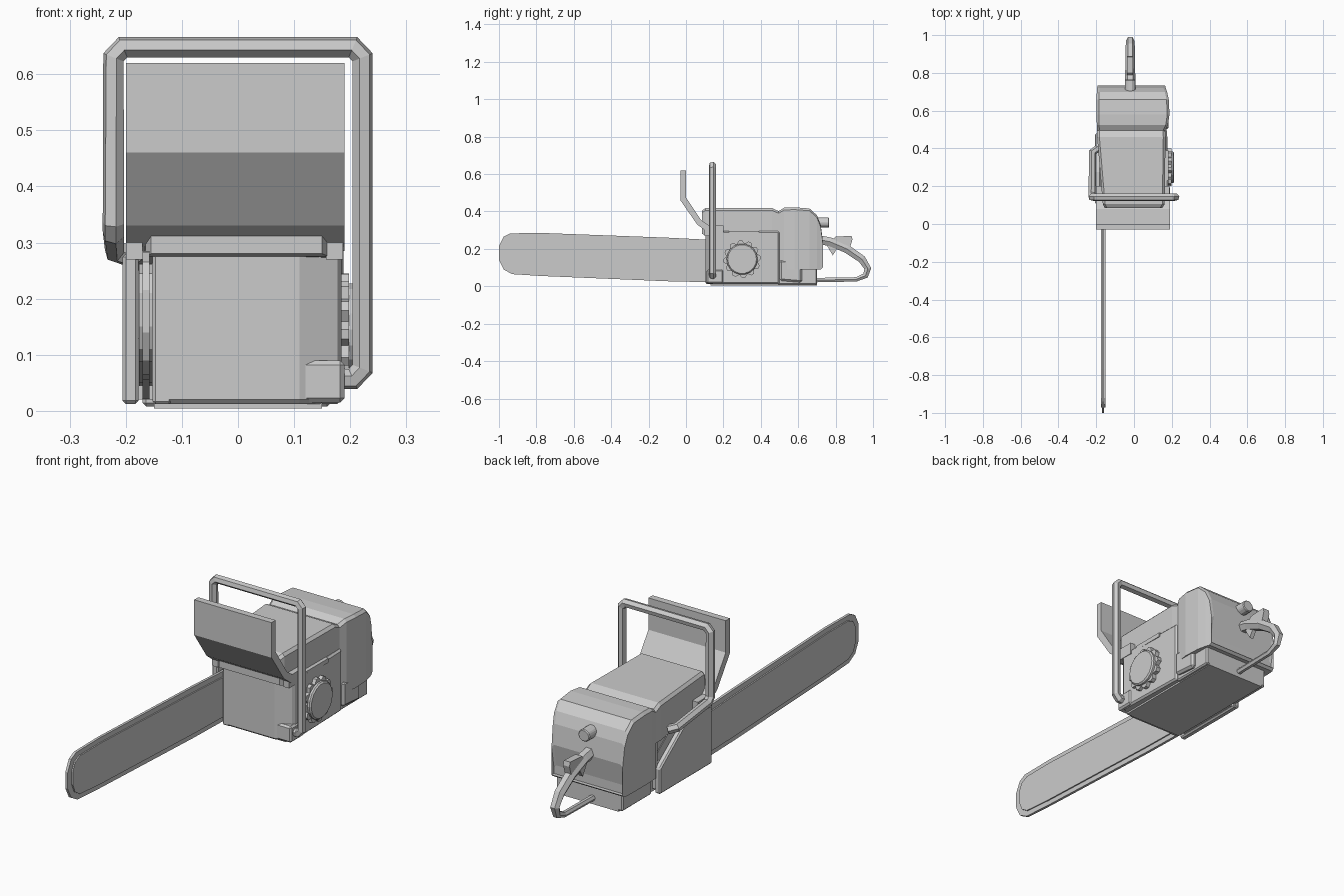
import bpy, bmesh, math


def finish(name, bm, bevel=0.0):
    bmesh.ops.recalc_face_normals(bm, faces=bm.faces)
    mesh = bpy.data.meshes.new(name)
    bm.to_mesh(mesh)
    bm.free()
    ob = bpy.data.objects.new(name, mesh)
    bpy.context.collection.objects.link(ob)
    if bevel:
        mod = ob.modifiers.new("Bevel", "BEVEL")
        mod.width = bevel
        mod.segments = 1
        mod.angle_limit = math.radians(35)
    return ob


def loft(name, rings, bevel=0.0):
    """Skin a list of equal-length point rings and cap both ends."""
    bm = bmesh.new()
    vs = [[bm.verts.new(p) for p in ring] for ring in rings]
    n = len(vs[0])
    for a, b in zip(vs, vs[1:]):
        for i in range(n):
            j = (i + 1) % n
            bm.faces.new((a[i], a[j], b[j], b[i]))
    bm.faces.new(vs[0])
    bm.faces.new(vs[-1])
    return finish(name, bm, bevel)


def side_prism(name, yz, x0, x1, bevel=0.0):
    return loft(name, [[(x, y, z) for y, z in yz] for x in (x0, x1)], bevel)


def plan_prism(name, xy, z0, z1, bevel=0.0):
    return loft(name, [[(x, y, z) for x, y in xy] for z in (z0, z1)], bevel)


def box(name, x0, x1, y0, y1, z0, z1, bevel=0.0):
    return plan_prism(name, [(x0, y0), (x1, y0), (x1, y1), (x0, y1)], z0, z1, bevel)


def shell(name, sections, c):
    """Housing along y from (y, left, right, bottom, top), with chamfered top edges."""
    return loft(name, [[(l, y, b), (r, y, b), (r, y, t - c), (r - c, y, t),
                        (l + c, y, t), (l, y, t - c)] for y, l, r, b, t in sections])


def tube(name, pts, radius, scale=None):
    cu = bpy.data.curves.new(name, "CURVE")
    cu.dimensions = "3D"
    cu.bevel_depth = radius
    cu.bevel_resolution = 1
    cu.use_fill_caps = True
    sp = cu.splines.new("POLY")
    sp.points.add(len(pts) - 1)
    sp.use_smooth = False
    for i, p in enumerate(pts):
        sp.points[i].co = (*p, 1)
        sp.points[i].radius = scale[i] if scale else 1
    ob = bpy.data.objects.new(name, cu)
    bpy.context.collection.objects.link(ob)
    return ob


def circle(n, radii, cy, cz):
    return [(cy + radii[i % len(radii)] * math.cos(2 * math.pi * i / n),
             cz + radii[i % len(radii)] * math.sin(2 * math.pi * i / n)) for i in range(n)]


# Guide bar with the chain around its edge
side_prism("chain", [(0.2, 0.02), (-0.1, 0.027), (-0.77, 0.055), (-0.93, 0.065), (-0.975, 0.09),
                     (-1, 0.14), (-1, 0.215), (-0.975, 0.265), (-0.94, 0.283), (-0.77, 0.285),
                     (-0.1, 0.26), (0.2, 0.245)], -0.17, -0.158)
side_prism("guide_bar", [(0.2, 0.043), (-0.1, 0.05), (-0.77, 0.077), (-0.92, 0.088), (-0.955, 0.11),
                         (-0.972, 0.15), (-0.972, 0.21), (-0.955, 0.245), (-0.92, 0.262),
                         (-0.77, 0.263), (-0.1, 0.236), (0.2, 0.222)], -0.176, -0.152)

# Lower engine housing
plan_prism("engine_block", [(-0.14, 0.105), (0.11, 0.105), (0.185, 0.14), (0.175, 0.5),
                            (-0.15, 0.5), (-0.15, 0.12)], 0.012, 0.295, 0.008)
box("base_plate", -0.15, 0.15, 0.13, 0.70, 0.004, 0.03)
box("rear_base", -0.17, 0.165, 0.49, 0.70, 0.008, 0.12, 0.006)
side_prism("right_foot", [(0.50, 0.03), (0.62, 0.02), (0.62, 0.14), (0.50, 0.14)], 0.12, 0.182, 0.01)
box("handle_foot", 0.11, 0.19, 0.11, 0.20, 0.015, 0.09, 0.008)
box("side_ledge", 0.15, 0.182, 0.23, 0.39, 0.275, 0.295)

# Top cover and rear housing, separated by a groove
shell("top_cover", [(0.085, -0.155, 0.15, 0.28, 0.405), (0.105, -0.165, 0.162, 0.275, 0.418),
                    (0.46, -0.195, 0.167, 0.25, 0.418), (0.495, -0.195, 0.165, 0.25, 0.402)], 0.012)
box("groove_core", -0.185, 0.158, 0.47, 0.54, 0.1, 0.398)
shell("rear_housing", [(0.495, -0.195, 0.166, 0.09, 0.402), (0.525, -0.197, 0.18, 0.09, 0.42),
                       (0.58, -0.198, 0.188, 0.09, 0.422), (0.66, -0.198, 0.184, 0.09, 0.416),
                       (0.70, -0.197, 0.175, 0.09, 0.38), (0.72, -0.195, 0.168, 0.09, 0.33),
                       (0.732, -0.193, 0.165, 0.10, 0.24), (0.715, -0.193, 0.165, 0.10, 0.14)], 0.012)

# Sprocket cover on the left, with a raised outer panel
cover = [(0.105, 0.012), (0.48, 0.012), (0.48, 0.13), (0.28, 0.28), (0.105, 0.28)]
side_prism("sprocket_cover_inner", cover, -0.152, -0.118, 0.005)
side_prism("sprocket_cover", cover, -0.206, -0.177, 0.006)
box("sprocket_core", -0.18, -0.145, 0.14, 0.46, 0.02, 0.13)

# Hand guard: a bent plate in front of the top handle
side_prism("hand_guard", [(0.12, 0.285), (0.06, 0.33), (-0.03, 0.46), (-0.03, 0.62),
                          (0.0, 0.62), (0.0, 0.475), (0.08, 0.355), (0.13, 0.32)], -0.2, 0.19)
for x in (-0.185, 0.172):
    box("guard_mount", x - 0.015, x + 0.015, 0.10, 0.2, 0.27, 0.325)

# Wrap-around handle
tube("top_handle", [(-0.19, 0.40, 0.275), (-0.22, 0.38, 0.285), (-0.222, 0.16, 0.315),
                    (-0.222, 0.142, 0.335), (-0.222, 0.142, 0.63), (-0.205, 0.142, 0.648),
                    (0.205, 0.142, 0.648), (0.222, 0.142, 0.63), (0.222, 0.142, 0.075),
                    (0.205, 0.142, 0.057), (0.125, 0.142, 0.057)], 0.02)

# Starter cover: toothed ring and raised disc
side_prism("starter_ring", circle(36, (0.1, 0.1, 0.084), 0.3, 0.145), 0.15, 0.198)
side_prism("starter_disc", circle(18, (0.083,), 0.3, 0.145), 0.15, 0.213, 0.006)

# Rear handle loop with trigger and throttle lock
tube("rear_handle", [(-0.02, 0.71, 0.25), (-0.02, 0.77, 0.238), (-0.02, 0.86, 0.2),
                     (-0.02, 0.94, 0.145), (-0.02, 0.972, 0.095), (-0.02, 0.96, 0.057),
                     (-0.02, 0.91, 0.037), (-0.02, 0.69, 0.033)], 0.027,
     [1, 1, 0.95, 0.9, 0.8, 0.65, 0.5, 0.5])
side_prism("trigger", [(0.75, 0.225), (0.81, 0.205), (0.785, 0.165), (0.77, 0.19)], -0.03, -0.01)
side_prism("throttle_lock", [(0.78, 0.245), (0.80, 0.265), (0.885, 0.27), (0.89, 0.25),
                             (0.875, 0.2), (0.83, 0.205)], -0.036, -0.004)

# Filler cap at the rear
cap = [(-0.02 + 0.03 * math.cos(a * math.pi / 5), 0.34 + 0.028 * math.sin(a * math.pi / 5))
       for a in range(10)]
loft("filler_cap", [[(x, y, z) for x, z in cap] for y in (0.69, 0.765)], 0.004)
